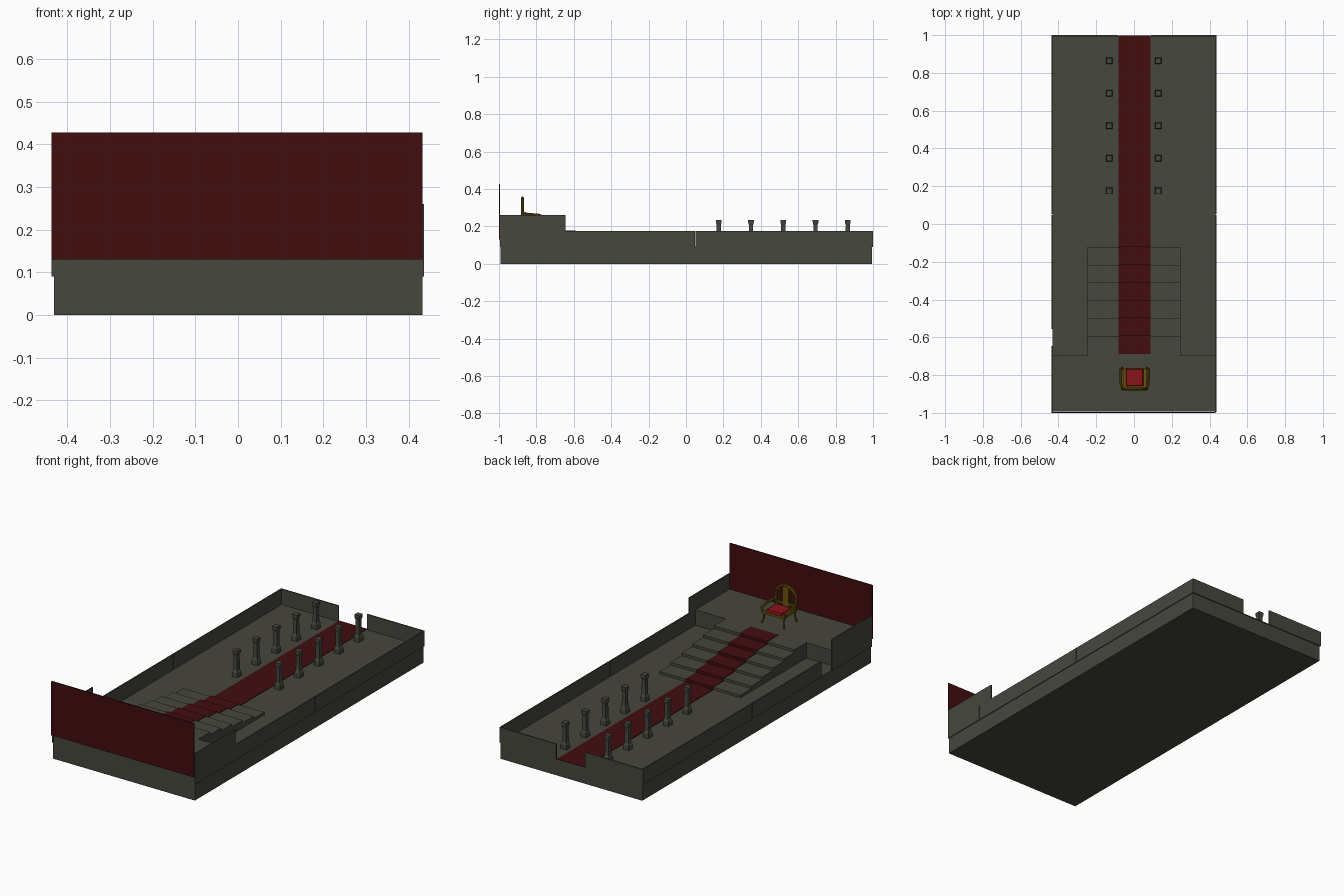
import bpy, bmesh, math

if "Cube" in bpy.data.objects:
    bpy.data.objects.remove(bpy.data.objects["Cube"])

def material(name, rgb):
    m = bpy.data.materials.new(name)
    m.diffuse_color = (*rgb, 1)
    m.use_nodes = True
    m.node_tree.nodes["Principled BSDF"].inputs["Base Color"].default_value = m.diffuse_color
    return m

STONE = material("grey stone", (0.061, 0.063, 0.048))
CLOTH = material("dark red cloth", (0.054, 0.004, 0.0045))
CUSHION = material("bright red cushion", (0.26, 0.007, 0.009))
GOLD = material("old gold", (0.145, 0.085, 0.003))

def finish(name, bm, mat):
    bmesh.ops.recalc_face_normals(bm, faces=bm.faces)
    me = bpy.data.meshes.new(name)
    bm.to_mesh(me)
    bm.free()
    me.materials.append(mat)
    ob = bpy.data.objects.new(name, me)
    bpy.context.collection.objects.link(ob)
    return ob

def add_box(bm, x, y, z, taper=1.0):
    """Box from (min, max) ranges; taper scales the top in x and y."""
    cx, cy, cz = sum(x) / 2, sum(y) / 2, sum(z) / 2
    for v in bmesh.ops.create_cube(bm, size=1)["verts"]:
        k = taper if v.co.z > 0 else 1
        v.co = (cx + v.co.x * (x[1] - x[0]) * k,
                cy + v.co.y * (y[1] - y[0]) * k,
                cz + v.co.z * (z[1] - z[0]))

def box(name, x, y, z, mat, taper=1.0):
    bm = bmesh.new()
    add_box(bm, x, y, z, taper)
    return finish(name, bm, mat)

def tube(name, points, radius, mat):
    cu = bpy.data.curves.new(name, "CURVE")
    cu.dimensions = "3D"
    cu.bevel_depth = radius
    cu.bevel_resolution = 2
    cu.use_fill_caps = True
    sp = cu.splines.new("POLY")
    sp.points.add(len(points) - 1)
    for p, co in zip(sp.points, points):
        p.co = (*co, 1)
    cu.materials.append(mat)
    ob = bpy.data.objects.new(name, cu)
    bpy.context.collection.objects.link(ob)
    bpy.ops.object.select_all(action="DESELECT")
    ob.select_set(True)
    bpy.context.view_layer.objects.active = ob
    bpy.ops.object.convert(target="MESH")
    bpy.ops.object.shade_smooth_by_angle()
    return ob

FLOOR, DAIS, TALL = 0.09, 0.175, 0.26
MID = 0.003   # carpet and throne centre line

# Floor slab and raised platform
box("floor_slab", (-0.431, 0.432), (-0.992, 0.995), (0, FLOOR), STONE)
box("platform", (-0.431, 0.432), (-0.992, -0.695), (FLOOR, DAIS), STONE)

# Thin side walls, low along the hall and tall beside the platform
right, left = (0.430, 0.436), (-0.437, -0.430)
for side, x in (("right", right), ("left", left)):
    box(side + "_wall_back", x, (0.052, 1.0), (FLOOR, DAIS), STONE)
    box(side + "_wall_tall", x, (-0.995, -0.645), (DAIS, TALL), STONE)
box("right_wall_middle", right, (-0.738, 0.047), (FLOOR, DAIS), STONE)
box("right_wall_front", right, (-0.995, -0.742), (FLOOR, DAIS), STONE)
box("left_wall_middle", left, (-0.555, 0.047), (FLOOR, DAIS), STONE)
box("left_wall_front", left, (-0.995, -0.645), (FLOOR, DAIS), STONE)

# Entrance wall with a gap for the carpet
box("entrance_wall_left", (-0.437, MID - 0.087), (0.993, 1.0), (FLOOR, DAIS), STONE)
box("entrance_wall_right", (MID + 0.087, 0.436), (0.993, 1.0), (FLOOR, DAIS), STONE)

# Hanging cloth behind the throne
box("rear_banner", (-0.437, 0.432), (-1.0, -0.994), (0.13, 0.427), CLOTH)

# Stairs and the carpet running up over them
STEPS, Y0, Y1 = 6, -0.122, -0.687
depth, rise = (Y0 - Y1) / STEPS, (DAIS - FLOOR) / STEPS
stairs, carpet = bmesh.new(), bmesh.new()
cx = (MID - 0.084, MID + 0.084)
add_box(carpet, cx, (Y0, 0.998), (FLOOR, FLOOR + 0.003))
for i in range(STEPS):
    ya, yb = Y0 - i * depth, Y0 - (i + 1) * depth
    za, zb = FLOOR + i * rise, FLOOR + (i + 1) * rise
    add_box(stairs, (-0.246, 0.246), (yb, ya), (FLOOR, zb))
    add_box(carpet, cx, (yb, ya + 0.003), (zb, zb + 0.003))
    add_box(carpet, cx, (ya, ya + 0.003), (za, zb))
add_box(stairs, (-0.246, 0.246), (-0.695, Y1), (FLOOR, DAIS))
finish("stairs", stairs, STONE)
finish("carpet", carpet, CLOTH)

# Two rows of square pillars: base block, shaft, flared capital
for x in (-0.131, 0.128):
    for i in range(5):
        y = 0.175 + i * 0.1725
        bm = bmesh.new()
        for half, z0, z1, taper in ((0.017, FLOOR, 0.115, 1), (0.017, 0.115, 0.125, 0.7),
                                    (0.012, 0.125, 0.205, 0.9), (0.0105, 0.205, 0.22, 1.4),
                                    (0.015, 0.22, 0.235, 1)):
            add_box(bm, (x - half, x + half), (y - half, y + half), (z0, z1), taper)
        finish("pillar", bm, STONE)

# Throne seat and cushion
box("throne_seat", (MID - 0.062, MID + 0.062), (-0.868, -0.762), (0.226, 0.238), GOLD)
box("throne_cushion", (MID - 0.046, MID + 0.046), (-0.858, -0.767), (0.238, 0.25), CUSHION, 0.94)

# Throne legs and curved arms
for s in (-1, 1):
    for part, y, out in (("front_leg", -0.768, 0.006), ("rear_leg", -0.866, -0.004)):
        tube(part, [(MID + s * 0.068, y + out, DAIS), (MID + s * 0.06, y, 0.205),
                    (MID + s * 0.062, y, 0.232)], 0.005, GOLD)
    tube("arm", [(MID + s * 0.062, -0.872, 0.272), (MID + s * 0.073, -0.845, 0.265),
                 (MID + s * 0.075, -0.79, 0.262), (MID + s * 0.074, -0.767, 0.254),
                 (MID + s * 0.066, -0.767, 0.232)], 0.007, GOLD)

# Throne back: arched hoop, inner splat and side bars
YB = -0.874
arch = [(MID - 0.056, YB, 0.226)]
for i in range(17):
    a = math.pi * (1 - i / 16)
    arch.append((MID + 0.062 * math.cos(a), YB, 0.296 + 0.056 * math.sin(a)))
arch.append((MID + 0.056, YB, 0.226))
tube("back_hoop", arch, 0.008, GOLD)
box("back_splat", (MID - 0.019, MID + 0.019), (YB - 0.005, YB + 0.005), (0.232, 0.35), GOLD)
for s in (-1, 1):
    tube("back_bar", [(MID + s * 0.036, YB, 0.232), (MID + s * 0.039, YB, 0.335)], 0.005, GOLD)
box("back_rail", (MID - 0.058, MID + 0.058), (YB - 0.004, YB + 0.004), (0.25, 0.262), GOLD)
